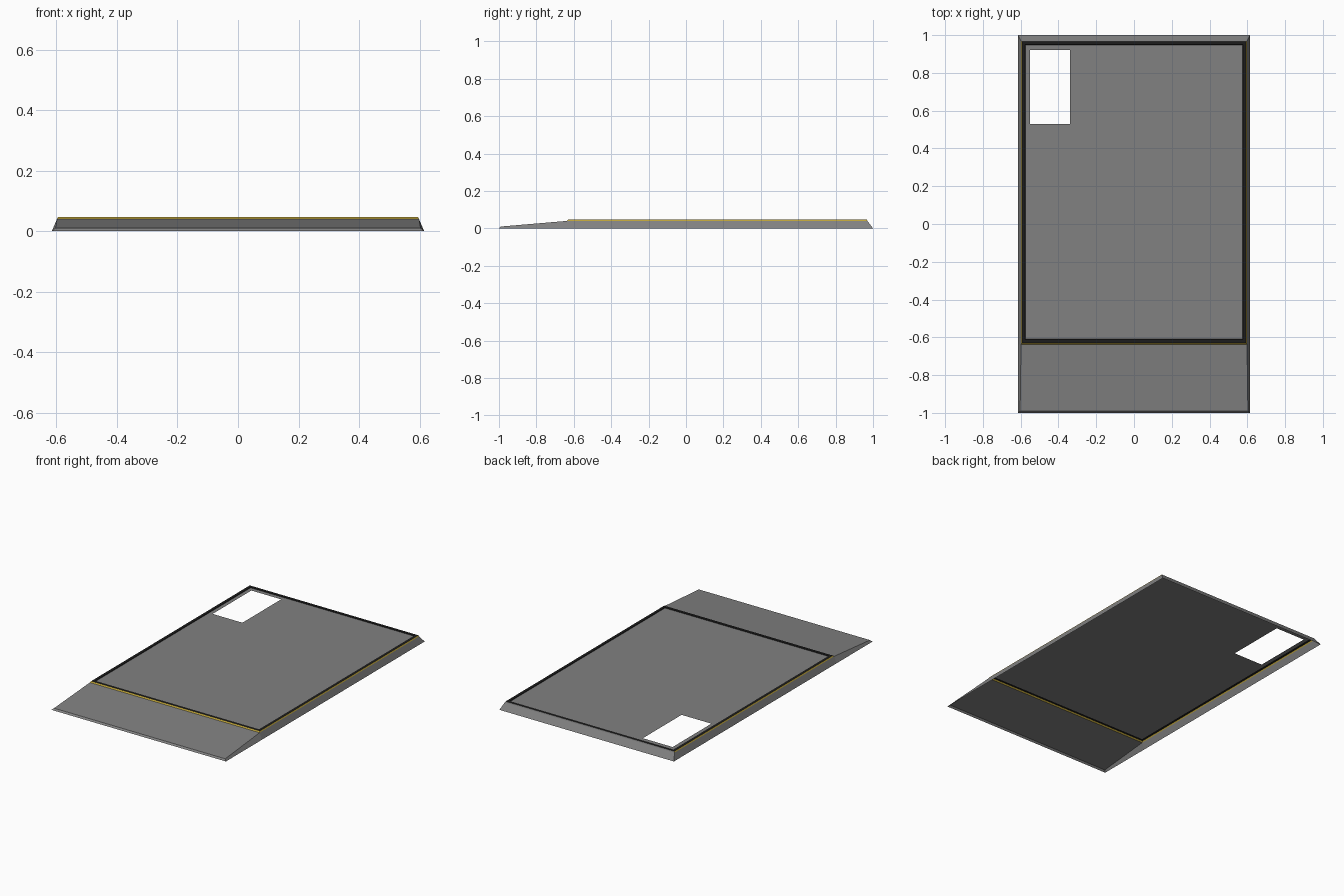
import bpy

if "Cube" in bpy.data.objects:
    bpy.data.objects.remove(bpy.data.objects["Cube"])


def material(name, rgb):
    m = bpy.data.materials.new(name)
    m.diffuse_color = (*rgb, 1)
    m.use_nodes = True
    m.node_tree.nodes["Principled BSDF"].inputs["Base Color"].default_value = m.diffuse_color
    return m


GREY = material("grey", (0.22, 0.22, 0.22))
BLACK = material("black", (0.012, 0.012, 0.012))
YELLOW = material("dull_yellow", (0.5, 0.36, 0.04))


def build(name, verts, faces, mats, indices=None):
    mesh = bpy.data.meshes.new(name)
    mesh.from_pydata(verts, [], faces)
    for m in mats:
        mesh.materials.append(m)
    if indices:
        for poly, i in zip(mesh.polygons, indices):
            poly.material_index = i
    obj = bpy.data.objects.new(name, mesh)
    bpy.context.collection.objects.link(obj)
    return obj


def rect(x, y0, y1, z):
    return [(-x, y0, z), (x, y0, z), (x, y1, z), (-x, y1, z)]


def loft(rings):
    """Quads joining successive four-cornered rings: front, right, back, left."""
    verts = [v for r in rings for v in r]
    faces = [(4*k + i, 4*k + (i+1) % 4, 4*k + 4 + (i+1) % 4, 4*k + 4 + i)
             for k in range(len(rings) - 1) for i in range(4)]
    return verts, faces


STEP_Y, STEP_Z, BACK_Y = -0.637, 0.04, 0.97

# Sloping skirt walls, open underneath, around the main deck
verts = [(s*x, y, z) for x, y, z in (
    (0.615, -1, 0), (0.615, STEP_Y, 0), (0.615, 1, 0),
    (0.603, -0.99, 0.01), (0.598, STEP_Y, STEP_Z), (0.598, BACK_Y, STEP_Z))
    for s in (-1, 1)]
# even index = left, odd index = right
faces = [(1, 3, 9, 7), (3, 5, 11, 9),      # right
         (2, 0, 6, 8), (4, 2, 8, 10),      # left
         (5, 4, 10, 11),                   # back
         (0, 1, 7, 6),                     # front lip
         (6, 7, 9, 8)]                     # ramp
build("skirt_and_ramp", verts, faces, [GREY])

# Raised frame: yellow outer step, black top, black inner step
rings = [rect(0.598, STEP_Y, BACK_Y, STEP_Z),
         rect(0.594, -0.629, 0.967, 0.047),
         rect(0.577, -0.612, 0.950, 0.047),
         rect(0.575, -0.610, 0.948, 0.044)]
v, f = loft(rings)
build("deck_frame", v, f, [GREY, BLACK, YELLOW], [2, 2, 0, 2] + [1]*8)

# Deck panel with a rectangular opening at the back left
xs = [-0.575, -0.55, -0.34, 0.575]
ys = [-0.610, 0.53, 0.92, 0.948]
v = [(x, y, 0.044) for y in ys for x in xs]
f = [(4*j + i, 4*j + i + 1, 4*j + i + 5, 4*j + i + 4)
     for j in range(3) for i in range(3) if (i, j) != (1, 1)]
build("deck_panel", v, f, [GREY])
